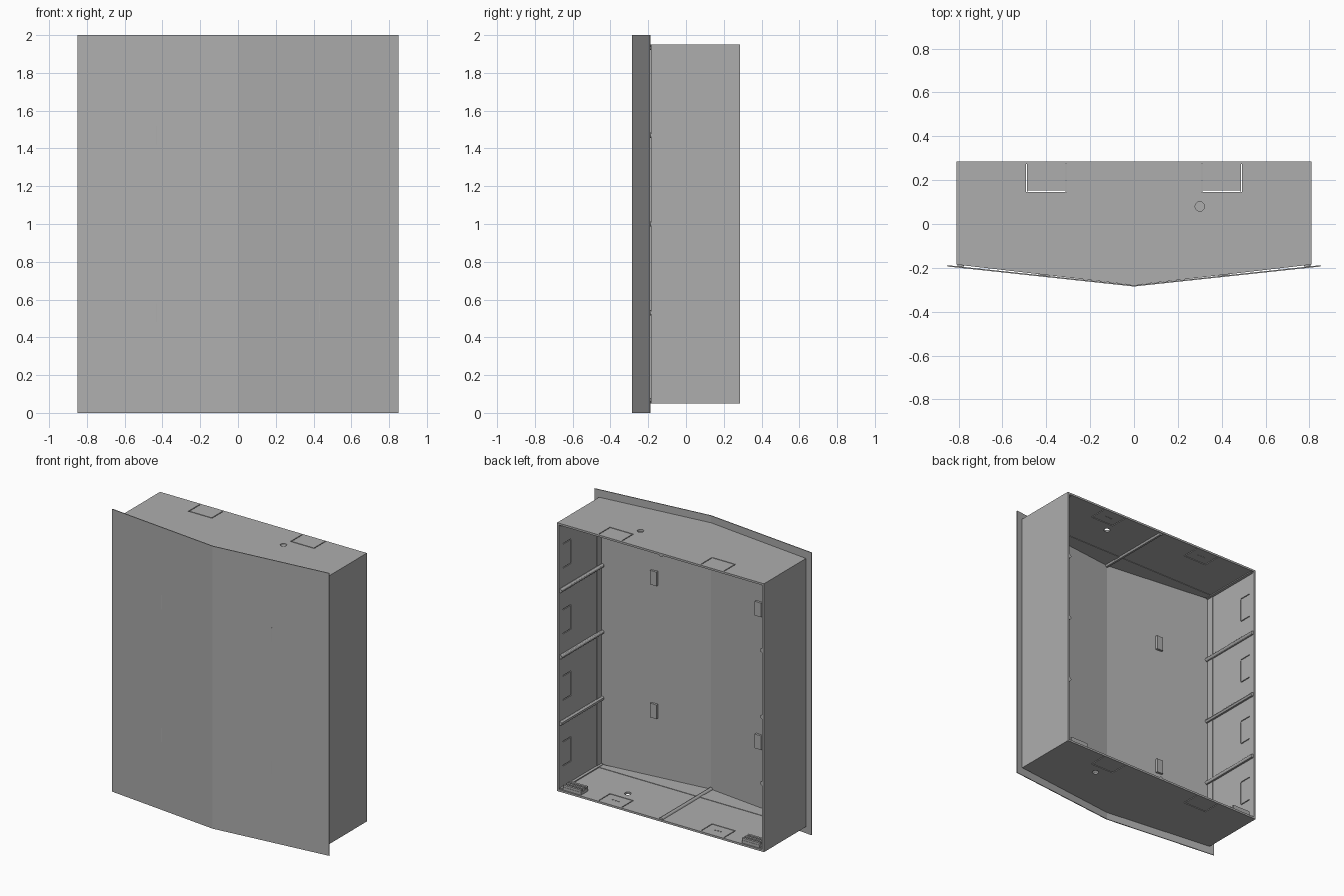
import bpy, bmesh
from mathutils import Matrix, Vector

if "Cube" in bpy.data.objects:
    bpy.data.objects.remove(bpy.data.objects["Cube"], do_unlink=True)

grey = bpy.data.materials.new("cabinet_grey")
grey.use_nodes = True
COLOUR = (0.42, 0.42, 0.42, 1)
grey.diffuse_color = COLOUR
grey.node_tree.nodes["Principled BSDF"].inputs["Base Color"].default_value = COLOUR

W, BACK, SHOULDER, NOSE = 0.81, 0.285, -0.185, -0.279   # plan of the housing
LOW, HIGH, T = 0.05, 1.95, 0.014                        # heights and wall thickness
ROWS = (0.53, 1.0, 1.47)                                # rib heights
SIDES = (("left", 1), ("right", -1))


def finish(name, bm):
    bmesh.ops.recalc_face_normals(bm, faces=bm.faces)
    mesh = bpy.data.meshes.new(name)
    bm.to_mesh(mesh)
    bm.free()
    mesh.materials.append(grey)
    obj = bpy.data.objects.new(name, mesh)
    bpy.context.collection.objects.link(obj)
    return obj


def add_box(bm, centre, size):
    bmesh.ops.create_cube(bm, size=1, matrix=Matrix.Translation(centre)
                          @ Matrix.Diagonal((*size, 1)))


def boxes(name, items):
    bm = bmesh.new()
    for centre, size in items:
        add_box(bm, centre, size)
    return finish(name, bm)


def prism(name, outline, z0, z1):
    bm = bmesh.new()
    face = bm.faces.new([bm.verts.new((x, y, z0)) for x, y in outline])
    new = bmesh.ops.extrude_face_region(bm, geom=[face])["geom"]
    bmesh.ops.translate(bm, vec=(0, 0, z1 - z0),
                        verts=[v for v in new if isinstance(v, bmesh.types.BMVert)])
    return finish(name, bm)


def cut(target, cutter):
    cutter.hide_render = True
    mod = target.modifiers.new("slots", 'BOOLEAN')
    mod.operation, mod.solver, mod.object = 'DIFFERENCE', 'EXACT', cutter
    bpy.context.view_layer.objects.active = target
    bpy.ops.object.modifier_apply(modifier=mod.name)
    bpy.data.objects.remove(cutter, do_unlink=True)


def rod(name, start, end, radius):
    a, b = Vector(start), Vector(end)
    bm = bmesh.new()
    turn = (b - a).to_track_quat('Z', 'Y').to_matrix().to_4x4()
    bmesh.ops.create_cone(bm, cap_ends=True, segments=12, radius1=radius, radius2=radius,
                          depth=(b - a).length, matrix=Matrix.Translation((a + b) / 2) @ turn)
    obj = finish(name, bm)
    bpy.ops.object.select_all(action='DESELECT')
    obj.select_set(True)
    bpy.context.view_layer.objects.active = obj
    bpy.ops.object.shade_smooth_by_angle()
    return obj


# Folded front panel, wider and taller than the housing
prism("front_panel", [(-0.85, -0.194), (0, -0.285), (0.85, -0.194),
                      (0.85, -0.188), (0, -0.279), (-0.85, -0.188)], 0, 2)

# Floor and ceiling with U-shaped knockouts and a cable hole
plan = [(-W, BACK), (-W, SHOULDER), (0, NOSE), (W, SHOULDER), (W, BACK)]
for name, z0, hole_x in (("floor", LOW, 0.4), ("ceiling", HIGH - T, 0.3)):
    plate = prism(name, plan, z0, z0 + T)
    zc = z0 + T / 2
    slots = []
    for _, s in SIDES:
        slots.append(((s * 0.4, 0.15, zc), (0.17, 0.006, 0.1)))
        slots += [((s * 0.4 + e * 0.09, 0.21, zc), (0.006, 0.126, 0.1)) for e in (-1, 1)]
    cut(plate, boxes("knockout_cutter", slots))
    cut(plate, rod("hole_cutter", (hole_x, 0.08, zc - 0.05), (hole_x, 0.08, zc + 0.05), 0.022))
    # Dashed score on each knockout
    inner = z0 + T if name == "floor" else z0
    boxes(name + "_knockout_marks", [((s * 0.4 + d * 0.022, 0.215, inner), (0.012, 0.006, 0.005))
                                     for _, s in SIDES for d in (-1, 0, 1)])
    # Middle rib running front to back
    rod(name + "_rib", (0, NOSE, inner), (0, BACK - 0.005, inner), 0.014)

# Side walls, grooved on the inside, with ribs and corner terminals
for side, s in SIDES:
    xc, inner = s * (W - T / 2), s * (W - T)
    wall = boxes(side + "_wall", [((xc, (BACK + SHOULDER) / 2, 1),
                                  (T, BACK - SHOULDER, HIGH - LOW - 2 * T))])
    grooves = []
    for z in (0.3, 0.765, 1.235, 1.7):
        grooves.append(((inner, 0.15, z), (0.012, 0.006, 0.16)))
        grooves += [((inner, 0.195, z + e * 0.085), (0.012, 0.09, 0.006)) for e in (-1, 1)]
    cut(wall, boxes("groove_cutter", grooves))
    # Thin lining that ends short of the front, leaving a step
    boxes(side + "_front_step", [((inner - s * 0.002, -0.16, 1), (0.004, 0.05, HIGH - LOW - 2 * T))])
    for i, z in enumerate(ROWS):
        rod(f"{side}_rib_{i}", (inner - s * 0.006, -0.193, z), (inner - s * 0.006, BACK - 0.005, z), 0.014)
    boxes(side + "_edge_ribs", [((inner - s * 0.01, 0.045, z), (0.02, 0.46, 0.014))
                                for z in (LOW + T, HIGH - T)])
    # Stepped terminal block
    floor_top = LOW + T
    boxes(side + "_terminal", [((s * 0.7, 0.235, floor_top + 0.01), (0.14, 0.08, 0.02))]
          + [((s * 0.7, 0.235 + d * 0.03, floor_top + 0.027), (0.14, 0.016, 0.016)) for d in (-1, 0, 1)])
    # Clips on the back of the front panel
    for i, z in enumerate((ROWS[0], ROWS[2])):
        boxes(f"{side}_panel_clip_{i}", [((s * 0.41, -0.229, z), (0.05, 0.02, 0.1))])

# Step lines on floor and ceiling where the front begins to narrow
boxes("front_steps", [((0, -0.16, z), (2 * (W - T), 0.05, 0.004))
                      for z in (LOW + T + 0.001, HIGH - T - 0.001)])
